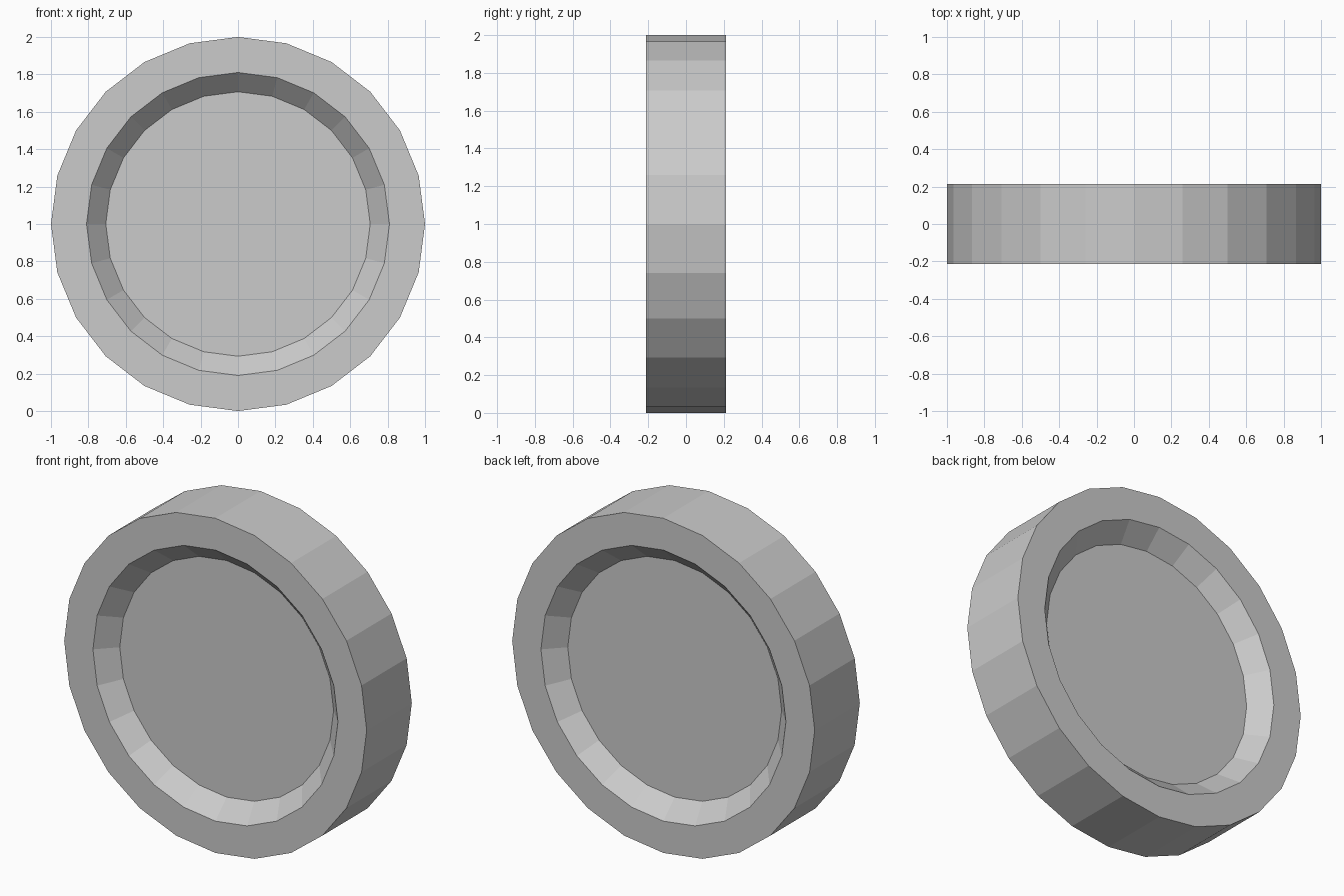
import bpy, bmesh, math

if "Cube" in bpy.data.objects:
    bpy.data.objects.remove(bpy.data.objects["Cube"])

SIDES = 24
# Half cross-section from one dished centre over the rim to the other: (radius, y)
HALF = [(0.707, -0.107), (0.81, -0.213), (1.0, -0.213)]
PROFILE = HALF + [(r, -y) for r, y in reversed(HALF)]

bm = bmesh.new()


def ring(radius, y):
    return [bm.verts.new((radius * math.sin(2 * math.pi * i / SIDES), y,
                          1 + radius * math.cos(2 * math.pi * i / SIDES)))
            for i in range(SIDES)]


# Rim walls and sloped recesses
rings = [ring(r, y) for r, y in PROFILE]
for a, b in zip(rings, rings[1:]):
    for i in range(SIDES):
        j = (i + 1) % SIDES
        bm.faces.new((a[i], a[j], b[j], b[i]))

# Flat recessed floors on both sides
bm.faces.new(rings[0])
bm.faces.new(rings[-1])
bmesh.ops.recalc_face_normals(bm, faces=bm.faces)

mesh = bpy.data.meshes.new("dished_wheel")
bm.to_mesh(mesh)
bm.free()
wheel = bpy.data.objects.new("dished_wheel", mesh)
bpy.context.collection.objects.link(wheel)
